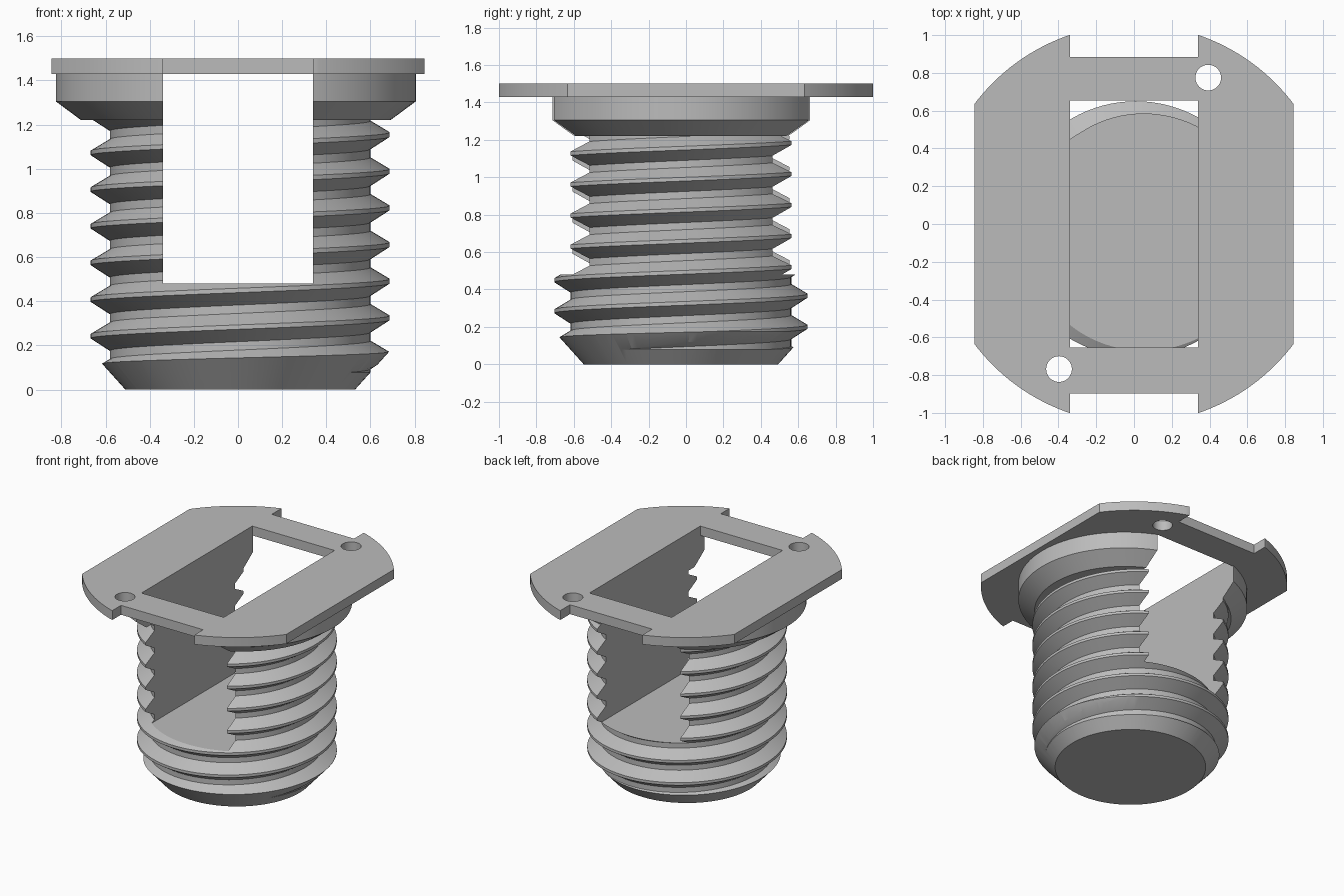
import bpy, bmesh, math
from mathutils import Matrix, Vector

if "Cube" in bpy.data.objects:
    bpy.data.objects.remove(bpy.data.objects["Cube"], do_unlink=True)

grey = bpy.data.materials.new("plain grey")
grey.use_nodes = True
COLOUR = (0.5, 0.5, 0.5, 1)
grey.diffuse_color = COLOUR
for node in grey.node_tree.nodes:
    if node.type == 'BSDF_PRINCIPLED':
        node.inputs["Base Color"].default_value = COLOUR


def make_object(name, bm):
    bmesh.ops.recalc_face_normals(bm, faces=bm.faces)
    mesh = bpy.data.meshes.new(name)
    bm.to_mesh(mesh)
    bm.free()
    mesh.materials.append(grey)
    obj = bpy.data.objects.new(name, mesh)
    bpy.context.collection.objects.link(obj)
    return obj


def box(x0, x1, y0, y1, z0, z1):
    bm = bmesh.new()
    size = Matrix.Diagonal((x1 - x0, y1 - y0, z1 - z0, 1))
    centre = Matrix.Translation(((x0 + x1) / 2, (y0 + y1) / 2, (z0 + z1) / 2))
    bmesh.ops.create_cube(bm, size=1, matrix=centre @ size)
    return make_object("cutter", bm)


def turned(name, profile, x=0, y=0, squash=1, sides=96):
    """Solid of revolution from (radius, height) points, listed upwards."""
    bm = bmesh.new()
    rings = []
    for r, z in profile:
        ring = []
        for i in range(sides):
            a = math.tau * i / sides
            ring.append(bm.verts.new((x + r * math.cos(a), y + r * squash * math.sin(a), z)))
        rings.append(ring)
    for low, high in zip(rings, rings[1:]):
        for i in range(sides):
            j = (i + 1) % sides
            bm.faces.new((low[i], low[j], high[j], high[i]))
    bm.faces.new(rings[0][::-1])
    bm.faces.new(rings[-1])
    return make_object(name, bm)


def cut(obj, tool, operation='DIFFERENCE'):
    """Apply a boolean and discard its cutter."""
    mod = obj.modifiers.new("cut", 'BOOLEAN')
    mod.operation = operation
    mod.solver = 'EXACT'
    mod.object = tool
    tool.hide_render = True
    graph = bpy.context.evaluated_depsgraph_get()
    graph.update()
    mesh = bpy.data.meshes.new_from_object(obj.evaluated_get(graph))
    obj.modifiers.clear()
    obj.data = mesh
    bpy.data.objects.remove(tool, do_unlink=True)


def smooth(obj):
    bpy.ops.object.select_all(action='DESELECT')
    obj.select_set(True)
    bpy.context.view_layer.objects.active = obj
    bpy.ops.object.shade_smooth_by_angle(angle=math.radians(25))


# Helical thread sheet, closed by fans beyond both trimmed ends
AXIS = Vector((0.01, -0.027, 0))
PITCH, ROOT, CREST, SIDES, TURNS = 0.166, 0.59, 0.677, 96, 12
SECTION = ((ROOT, -0.066), (CREST, -0.01), (CREST, 0.01), (ROOT, 0.062))
FIRST = 0.325 - 3 * PITCH
bm = bmesh.new()
rows = []
for turn in range(TURNS):
    for r, dz in SECTION:
        row = []
        for i in range(SIDES):
            a = math.tau * i / SIDES
            z = FIRST + dz + PITCH * (turn + i / SIDES)
            row.append(bm.verts.new(AXIS + Vector((r * math.cos(a), r * math.sin(a), z))))
        rows.append(row)
STEP = len(SECTION)
for k in range(len(rows) - 1):
    for i in range(SIDES):
        j, up = (i + 1) % SIDES, (STEP if i == SIDES - 1 else 0)
        if k + 1 + up < len(rows):
            bm.faces.new((rows[k][i], rows[k + up][j], rows[k + 1 + up][j], rows[k + 1][i]))
open_edges = [e for e in bm.edges if len(e.link_faces) == 1]
bottom = bm.verts.new(AXIS + Vector((0, 0, -1)))
top = bm.verts.new(AXIS + Vector((0, 0, 2.5)))
for e in open_edges:
    a, b = e.verts
    bm.faces.new((a, b, bottom if a.co.z < 0.6 else top))
threaded_body = make_object("threaded_body", bm)

# Trim to length with a chamfered lower end
envelope = turned("cutter", ((0.52, 0), (0.79, 0.3), (0.79, 1.26)), AXIS.x, AXIS.y)
cut(threaded_body, envelope, 'INTERSECT')

# Tapered collar beneath the plate, slightly oval
collar = turned("collar", ((0.70, 1.22), (0.815, 1.305), (0.815, 1.43)),
                -0.01, -0.025, squash=0.925)

# Slot passing from front to back through the body and collar
SLOT = 0.34
for part in (threaded_body, collar):
    cut(part, box(-SLOT, SLOT, -1.5, 1.5, 0.48, 1.8))

# Flat-sided round plate with a window, end notches and two screw holes
plate = turned("top_plate", ((1.057, 1.43), (1.057, 1.5)), sides=160)
cut(plate, box(-0.845, 0.845, -1, 1, 1.3, 1.6), 'INTERSECT')
cut(plate, box(-SLOT, SLOT, -0.655, 0.655, 1.3, 1.6))
cut(plate, box(-SLOT, SLOT, 0.885, 1.5, 1.3, 1.6))
cut(plate, box(-SLOT, SLOT, -1.5, -0.897, 1.3, 1.6))
for x, y in ((0.393, 0.775), (-0.397, -0.768)):
    cut(plate, turned("cutter", ((0.068, 1.3), (0.068, 1.6)), x, y, sides=40))

for part in (threaded_body, collar, plate):
    smooth(part)
